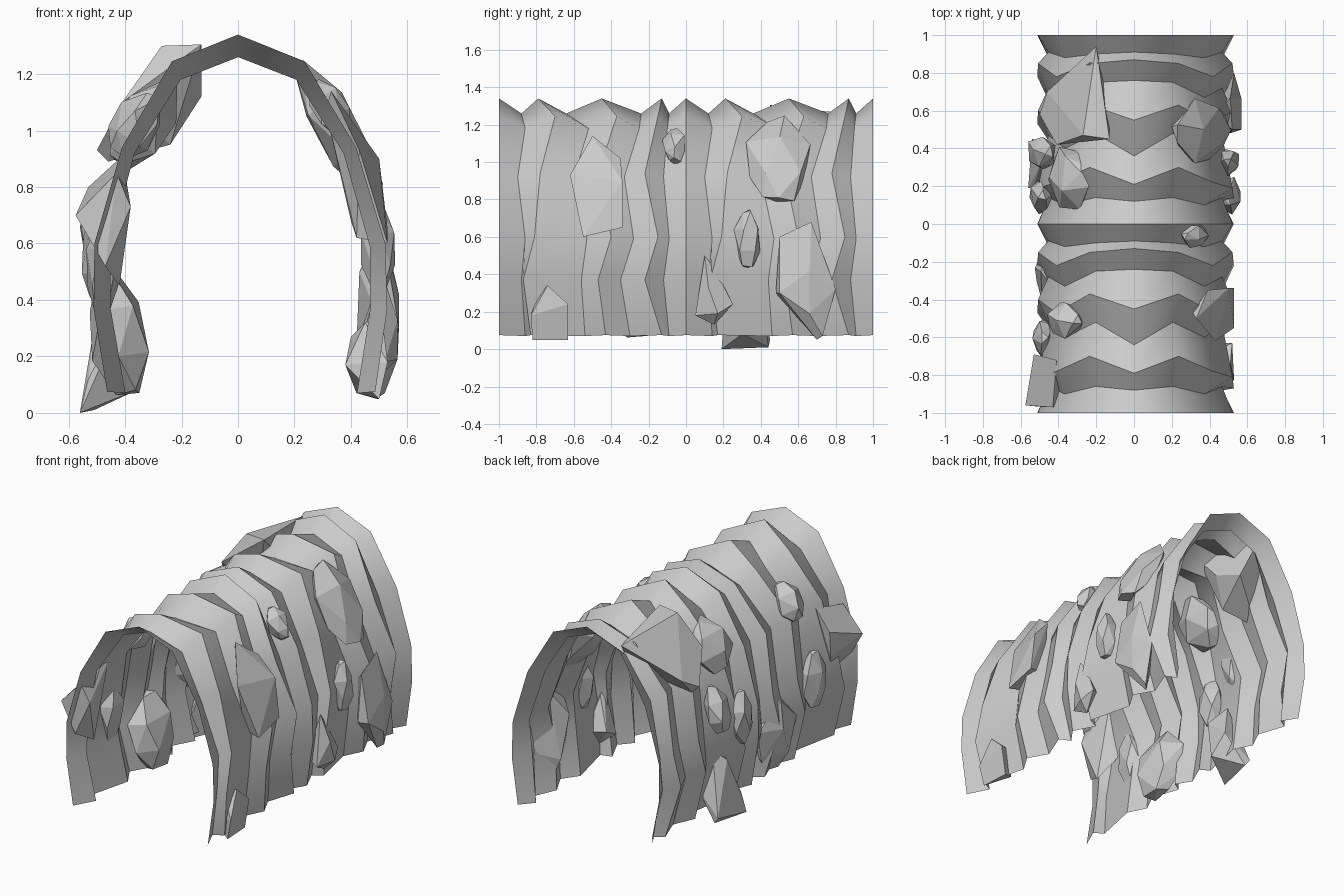
import bpy, bmesh, math, random
from mathutils import Vector

if "Cube" in bpy.data.objects:
    bpy.data.objects.remove(bpy.data.objects["Cube"])

# Half arch section, crown to foot (x, z), for ridges and valleys
RIDGE = [(0, 1.34), (.235, 1.245), (.415, .94), (.515, .6), (.52, .37), (.475, .075)]
VALLEY = [(0, 1.26), (.205, 1.18), (.37, .92), (.46, .59), (.46, .37), (.41, .07)]
# y of each fold at those six section points, alternating ridge / valley
FOLDS = [
    (-1, -1, -1, -1, -1, -1),
    (-.88, -.86, -.90, -.86, -.88, -.86),
    (-.79, -.70, -.78, -.81, -.87, -.83),
    (-.64, -.52, -.60, -.53, -.56, -.54),
    (-.45, -.37, -.47, -.40, -.47, -.43),
    (-.24, -.25, -.33, -.28, -.35, -.30),
    (-.13, -.15, -.22, -.15, -.22, -.13),
    (-.09, -.10, -.12, -.09, -.12, -.09),
    (0, 0, 0, 0, 0, 0)]


def finish(bm, name):
    bmesh.ops.recalc_face_normals(bm, faces=bm.faces)
    me = bpy.data.meshes.new(name)
    bm.to_mesh(me)
    bm.free()
    ob = bpy.data.objects.new(name, me)
    bpy.context.collection.objects.link(ob)
    return ob


def vault(name, shift):
    """One-unit length of folded tunnel lining, smooth along each band."""
    bm = bmesh.new()
    rows = []
    for k, ys in enumerate(FOLDS):
        prof = VALLEY if k % 2 else RIDGE
        half = [(x, ys[i], z) for i, (x, z) in enumerate(prof)]
        full = [(-x, y, z) for x, y, z in half[:0:-1]] + half
        row = []
        for x, y, z in full:
            lean = .012 * (1 - z / 1.34)
            row.append(bm.verts.new((x + lean, y + shift, z)))
        rows.append(row)
    for a, b in zip(rows, rows[1:]):
        for i in range(len(a) - 1):
            bm.faces.new((a[i], a[i + 1], b[i + 1], b[i])).smooth = True
    for row in rows:
        for a, b in zip(row, row[1:]):
            bm.edges.get((a, b)).smooth = False
    return finish(bm, name)


def hull(name, pts):
    bm = bmesh.new()
    for p in pts:
        bm.verts.new(p)
    bmesh.ops.convex_hull(bm, input=bm.verts)
    loose = [v for v in bm.verts if not v.link_faces]
    bmesh.ops.delete(bm, geom=loose, context='VERTS')
    bmesh.ops.dissolve_limit(bm, angle_limit=.15, verts=bm.verts, edges=bm.edges)
    return finish(bm, name)


def wall(z):
    """Mid-wall x and unit tangent of the section at height z."""
    mid = [Vector(((a[0] + b[0]) / 2, (a[1] + b[1]) / 2)) for a, b in zip(RIDGE, VALLEY)]
    for a, b in zip(mid, mid[1:]):
        if z >= b.y:
            break
    t = (z - b.y) / (a.y - b.y)
    return b.x + (a.x - b.x) * t, (a - b).normalized()


def rock(name, side, y, z, width, length, thick, out, seed):
    """Faceted boulder lying along the wall; out pushes it outward."""
    rng = random.Random(seed)
    x, t = wall(z)
    n = Vector((t.y, -t.x))
    pts = []
    for level, rad, count in ((-1, .5, 4), (-.45, 1, 5), (.35, 1, 5), (1, .35, 3)):
        turn = rng.uniform(0, 6.28)
        for i in range(count):
            a = turn + i * math.tau / count
            r = rad * rng.uniform(.9, 1.15)
            u = level * rng.uniform(.85, 1) * length / 2
            w = r * math.cos(a) * thick / 2 + out
            px, pz = x + t.x * u + n.x * w, z + t.y * u + n.y * w
            pts.append((side * px, y + r * math.sin(a) * width / 2, max(pz, .04)))
    return hull(name, pts)


vault("vault_front", 0)
vault("vault_back", 1)

# Boulders: side, y, z, width, length, thickness, outward offset
ROCKS = [
    (1, -.06, 1.08, .12, .22, .13, .02),
    (1, .49, 1.01, .33, .54, .15, .005),
    (1, .33, .59, .14, .32, .12, .01),
    (-1, .25, 1.03, .31, .34, .20, .0),
    (-1, .38, .70, .17, .31, .13, .03),
    (-1, .15, .57, .18, .34, .13, .0),
    (-1, -.51, 1.01, .18, .26, .16, .02),
    (-1, -.60, .52, .19, .36, .12, -.01),
    (-1, -.26, .29, .35, .48, .19, -.05),
]
for i, r in enumerate(ROCKS):
    rock("boulder_%02d" % (i + 1), *r, seed=i + 12)

# Large slab through the left shoulder
hull("shoulder_slab", [
    (-.2, .94, 1.25), (-.13, .45, 1.305), (-.27, .47, 1.30), (-.41, .42, 1.10),
    (-.50, .58, .93), (-.46, .60, .89), (-.24, .55, .95), (-.13, .62, 1.12),
    (-.17, .80, 1.06), (-.46, .70, 1.0)])
# Slab on the right shoulder
hull("right_slab", [
    (.33, -.5, 1.14), (.39, -.35, 1.02), (.43, -.62, .93), (.50, -.34, .90),
    (.53, -.34, .65), (.53, -.55, .60), (.40, -.38, .68), (.42, -.53, .62), (.31, -.47, 1.07)])
# Broad leaf-shaped stone low on the right
hull("right_low_stone", [
    (.51, .67, .68), (.52, .50, .60), (.53, .80, .32), (.57, .66, .42), (.57, .50, .30),
    (.565, .66, .19), (.52, .73, .07), (.49, .70, .05), (.42, .66, .25), (.43, .56, .5),
    (.51, .48, .30)])
# Wedge stone on the right
hull("right_wedge", [
    (.51, .10, .50), (.50, .15, .44), (.565, .12, .33), (.565, .17, .19), (.53, .25, .24),
    (.50, .15, .13), (.52, .05, .18), (.42, .10, .2), (.42, .2, .25)])
# Corner stone at the right front foot
hull("corner_stone", [
    (.50, -.82, .05), (.49, -.63, .05), (.53, -.83, .18), (.52, -.63, .24), (.51, -.74, .34),
    (.42, -.66, .07), (.38, -.80, .17), (.40, -.68, .27), (.45, -.78, .32)])
# Angular block on the left front edge
hull("edge_block", [
    (-.575, -.96, .70), (-.53, -.69, .80), (-.41, -.72, .91), (-.38, -.95, .73),
    (-.42, -.85, .45), (-.47, -.97, .52), (-.53, -.70, .64), (-.43, -.97, .85)])
# Foot stone touching the ground on the left
hull("foot_stone", [
    (-.56, .19, 0), (-.51, .44, .01), (-.54, .45, .05), (-.53, .20, .12),
    (-.36, .30, .08), (-.40, .22, .36), (-.44, .36, .42), (-.50, .30, .36), (-.37, .42, .2)])
